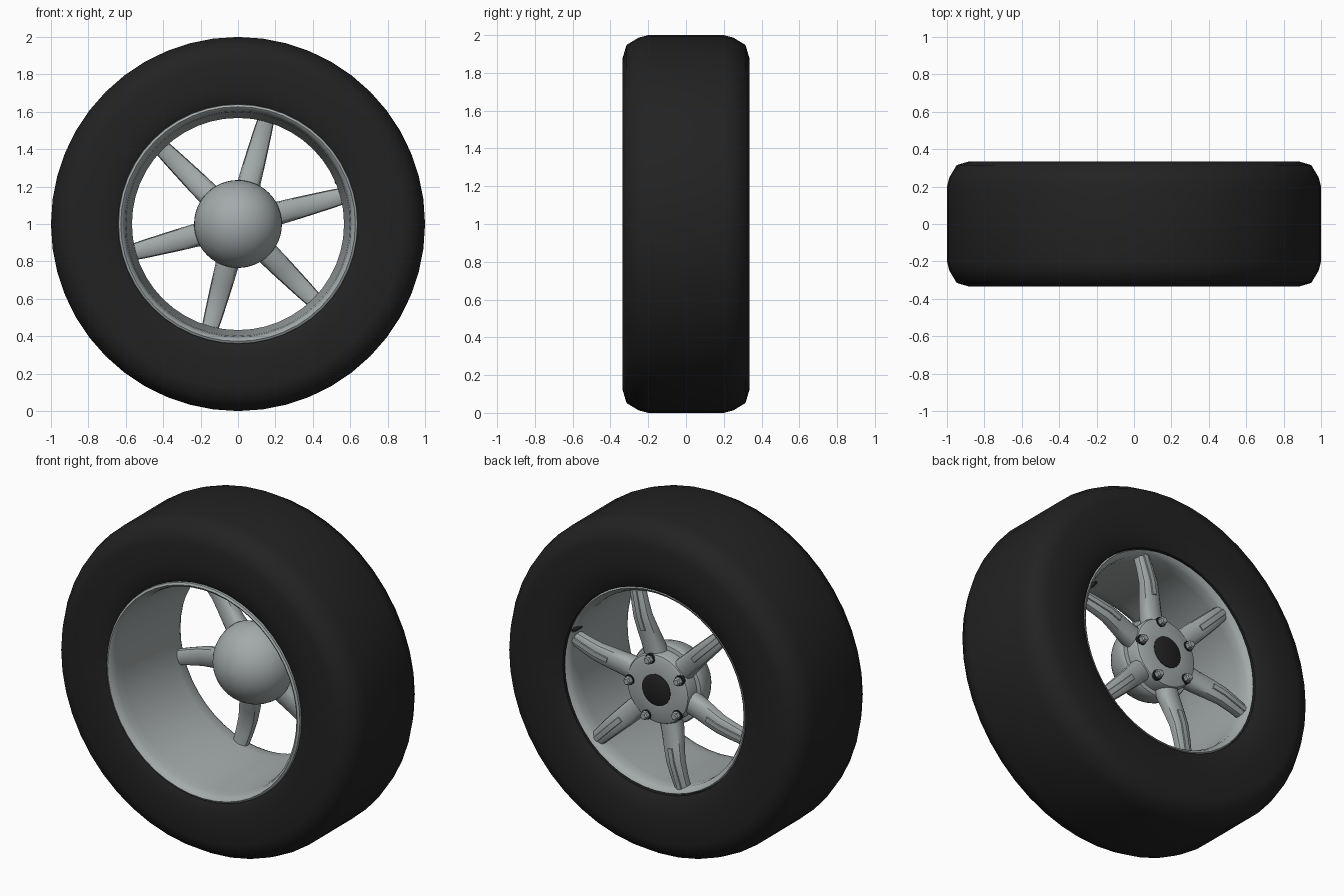
import bpy, bmesh
from math import sin, cos, pi, radians
from mathutils import Matrix, Vector

cube = bpy.data.objects.get("Cube")
if cube:
    bpy.data.objects.remove(cube, do_unlink=True)

AXLE = Vector((0, 0, 1))


def material(name, rgb, rough):
    mat = bpy.data.materials.new(name)
    mat.use_nodes = True
    mat.diffuse_color = (*rgb, 1)
    node = next(n for n in mat.node_tree.nodes if n.type == 'BSDF_PRINCIPLED')
    node.inputs["Base Color"].default_value = (*rgb, 1)
    node.inputs["Roughness"].default_value = rough
    return mat


RUBBER = material("black rubber", (0.016, 0.016, 0.016), 0.8)
ALLOY = material("silver alloy", (0.37, 0.40, 0.40), 0.5)


def finish(name, bm, mat, angle=40):
    bmesh.ops.remove_doubles(bm, verts=bm.verts, dist=1e-5)
    bmesh.ops.recalc_face_normals(bm, faces=bm.faces)
    mesh = bpy.data.meshes.new(name)
    bm.to_mesh(mesh)
    bm.free()
    mesh.materials.append(mat)
    obj = bpy.data.objects.new(name, mesh)
    bpy.context.collection.objects.link(obj)
    bpy.ops.object.select_all(action='DESELECT')
    obj.select_set(True)
    bpy.context.view_layer.objects.active = obj
    bpy.ops.object.shade_smooth_by_angle(angle=radians(angle))
    return obj


def skin(bm, rings, closed=False):
    """Join a row of equal vertex rings with quads."""
    count = len(rings)
    for i in range(count if closed else count - 1):
        a, b = rings[i], rings[(i + 1) % count]
        n = len(a)
        for j in range(n):
            k = (j + 1) % n
            bm.faces.new((a[j], a[k], b[k], b[j]))


def lathe(name, profile, mat, closed=False, segments=48, at=(0, 0), angle=40):
    """Turn (radius, y) points about the y axis, offset by at = (x, z)."""
    bm = bmesh.new()
    rings = [[bm.verts.new(AXLE + Vector((at[0] + r * cos(2 * pi * s / segments), y,
                                          at[1] + r * sin(2 * pi * s / segments))))
              for s in range(segments)] for r, y in profile]
    skin(bm, rings, closed)
    if not closed:
        for ring in (rings[0], rings[-1]):
            bm.faces.new(ring)
    return finish(name, bm, mat, angle)


def spoke_loft(name, stations, turn, mat, sides=12, power=0.7):
    """Loft rounded sections (radius, y, half width, half depth) outward."""
    bm = bmesh.new()
    rings = []
    for r, y, w, d in stations:
        ring = []
        for s in range(sides):
            c, t = cos(2 * pi * s / sides), sin(2 * pi * s / sides)
            c, t = [abs(v) ** power * (1 if v > 0 else -1) for v in (c, t)]
            ring.append(bm.verts.new((r, y + d * t, w * c)))
        rings.append(ring)
    skin(bm, rings)
    bm.faces.new(rings[0])
    bm.faces.new(rings[-1])
    bm.transform(Matrix.Translation(AXLE) @ Matrix.Rotation(-turn, 4, 'Y'))
    return finish(name, bm, mat)


# Tyre: flat tread, rounded shoulders, wide sidewalls
shoulder = [(1.0, 0.2), (0.987, 0.25), (0.948, 0.315), (0.88, 0.335), (0.74, 0.335)]
tyre = [(r, -y) for r, y in reversed(shoulder)] + shoulder
tyre += [(0.65, 0.325), (0.605, 0.30), (0.64, -0.315), (0.67, -0.33)]
lathe("tyre", tyre, RUBBER, closed=True, angle=50)

# Rim barrel with a rolled front lip and a thin back flange
rim = [(0.603, 0.28), (0.595, 0.295), (0.58, 0.285), (0.568, 0.26), (0.567, 0.2),
       (0.582, 0), (0.598, -0.24), (0.604, -0.29), (0.614, -0.325), (0.627, -0.335),
       (0.639, -0.328), (0.642, -0.305), (0.622, -0.25), (0.592, 0.2)]
lathe("rim_barrel", rim, ALLOY, closed=True, angle=50)

# Hub: dome on the inner side, round mounting face on the outer side
DOME_R, DOME_Y = 0.235, 0.17
dome = [(max(DOME_R * sin(a * pi / 24), 0.002), DOME_Y - DOME_R * cos(a * pi / 24))
        for a in range(13)]
lathe("hub_dome", dome + [(0.228, 0.185), (0.205, 0.19)], ALLOY)
lathe("hub_face", [(0.205, 0.17), (0.208, 0.25), (0.2, 0.268), (0.185, 0.275),
                   (0.1, 0.28)], ALLOY)
lathe("centre_cap", [(0.093, 0.26), (0.093, 0.283), (0.086, 0.287)], RUBBER, segments=32)

# Six tapered spokes, each with a raised rib on its outer side
arm = [(0.14, 0.2, 0.066, 0.06), (0.25, 0.215, 0.061, 0.05), (0.34, 0.235, 0.058, 0.042),
       (0.42, 0.25, 0.054, 0.036), (0.5, 0.248, 0.05, 0.032), (0.585, 0.24, 0.044, 0.032)]
rib = [(r, y + d, 0.016, 0.006) for r, y, w, d in arm[2:]]
for i in range(6):
    turn = radians(15 + 60 * i)
    spoke_loft(f"spoke_{i + 1}", arm, turn, ALLOY)
    spoke_loft(f"spoke_rib_{i + 1}", rib, turn, ALLOY, sides=8, power=0.4)

# Five wheel bolts on dark seats
for i in range(5):
    turn = radians(4 + 72 * i)
    spot = (0.178 * cos(turn), 0.178 * sin(turn))
    lathe(f"bolt_seat_{i + 1}", [(0.03, 0.26), (0.03, 0.281)], RUBBER, segments=12, at=spot)
    lathe(f"bolt_{i + 1}", [(0.024, 0.27), (0.024, 0.305), (0.017, 0.312)], ALLOY,
          segments=6, at=spot)

# Valve stem beside one spoke
turn = radians(23)
lathe("valve_stem", [(0.013, 0.24), (0.013, 0.29), (0.009, 0.295), (0.009, 0.315)], RUBBER,
      segments=10, at=(0.575 * cos(turn), 0.575 * sin(turn)))
